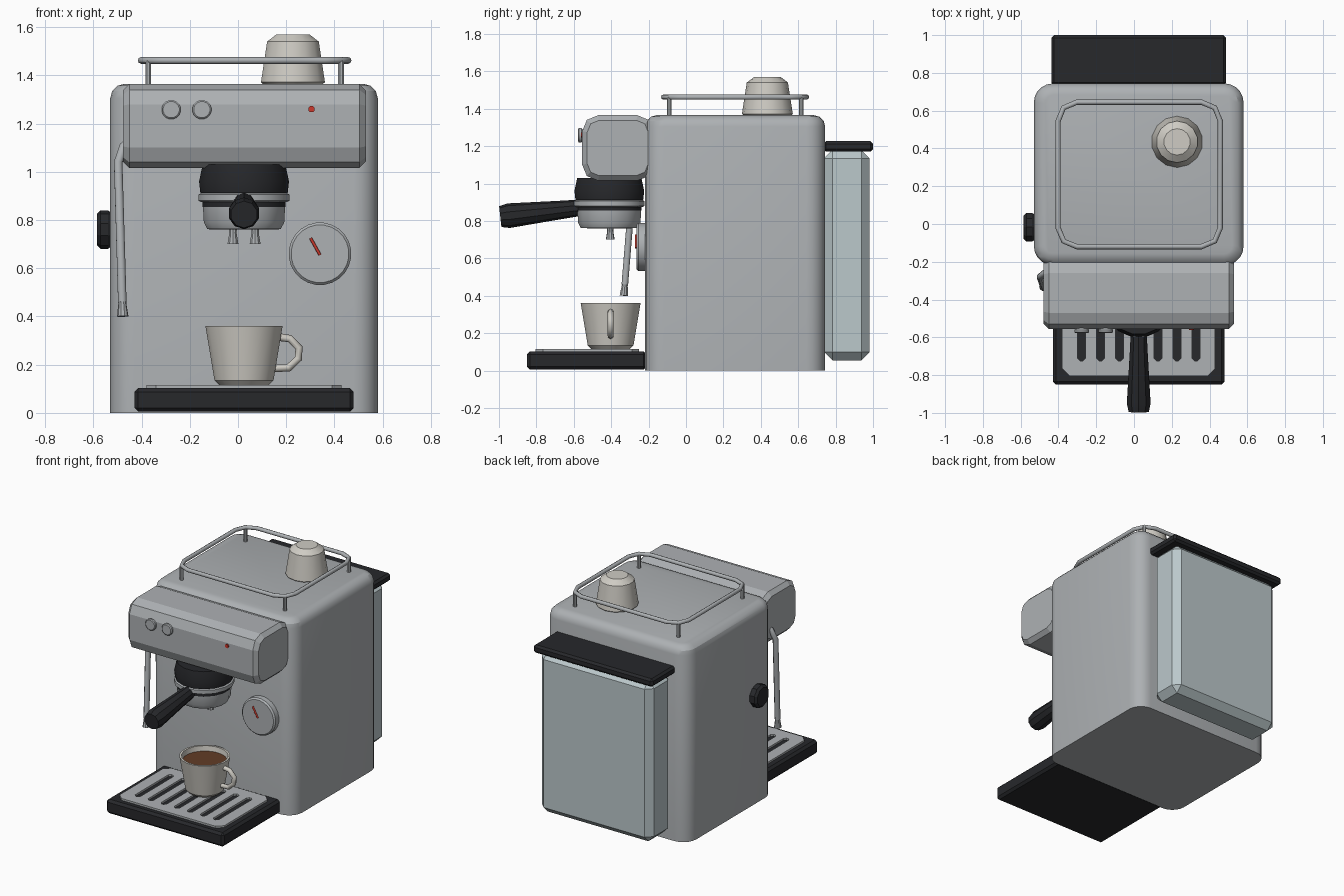
import bpy, bmesh, math
from mathutils import Vector

if "Cube" in bpy.data.objects:
    bpy.data.objects.remove(bpy.data.objects["Cube"])


def mat(name, rgb):
    m = bpy.data.materials.new(name)
    m.diffuse_color = (*rgb, 1)
    m.use_nodes = True
    m.node_tree.nodes["Principled BSDF"].inputs["Base Color"].default_value = m.diffuse_color
    return m


STEEL = mat("steel", (0.42, 0.44, 0.455))
BLACK = mat("black_plastic", (0.02, 0.021, 0.024))
CERAMIC = mat("ceramic", (0.62, 0.6, 0.55))
COFFEE = mat("coffee", (0.12, 0.045, 0.02))
RED = mat("red", (0.6, 0.04, 0.025))
TANK = mat("tank_plastic", (0.5, 0.58, 0.6))
CX = 0.025  # centre line of the machine


def finish(name, bm, m, smooth=30):
    bmesh.ops.recalc_face_normals(bm, faces=bm.faces)
    me = bpy.data.meshes.new(name)
    bm.to_mesh(me)
    bm.free()
    ob = bpy.data.objects.new(name, me)
    bpy.context.collection.objects.link(ob)
    me.materials.append(m)
    if smooth:
        bpy.ops.object.select_all(action='DESELECT')
        ob.select_set(True)
        bpy.context.view_layer.objects.active = ob
        bpy.ops.object.shade_smooth_by_angle(angle=math.radians(smooth))
    return ob


def add_box(bm, lo, hi):
    r = bmesh.ops.create_cube(bm, size=1)
    for v in r['verts']:
        v.co = Vector([(a + b) / 2 + c * (b - a) for a, b, c in zip(lo, hi, v.co)])


def bevel(bm, test, width, seg):
    edges = [e for e in bm.edges if test(e.verts[0].co, e.verts[1].co)]
    bmesh.ops.bevel(bm, geom=edges, offset=width, segments=seg, profile=0.5,
                    affect='EDGES', clamp_overlap=True)


def along(axis):
    return lambda a, b: abs((a - b).normalized()[axis]) > 0.99


def at(axis, *vals):
    return lambda a, b: any(abs(a[axis] - v) < 1e-4 and abs(b[axis] - v) < 1e-4 for v in vals)


def box(name, lo, hi, m, bevels=(), smooth=0):
    bm = bmesh.new()
    add_box(bm, lo, hi)
    for test, width, seg in bevels:
        bevel(bm, test, width, seg)
    return finish(name, bm, m, smooth)


def lathe(name, prof, loc, m, segs=16, axis=(0, 0, 1), smooth=30):
    """Spin (radius, height) points about an axis through loc, capping both ends."""
    bm = bmesh.new()
    q = Vector(axis).to_track_quat('Z', 'Y')
    rings = []
    for r, h in prof:
        ring = []
        for i in range(segs):
            a = 2 * math.pi * (i + 0.5) / segs
            ring.append(bm.verts.new(Vector(loc) + q @ Vector((r * math.cos(a), r * math.sin(a), h))))
        rings.append(ring)
    for a, b in zip(rings, rings[1:]):
        for i in range(segs):
            j = (i + 1) % segs
            bm.faces.new((a[i], a[j], b[j], b[i]))
    bm.faces.new(rings[0])
    bm.faces.new(rings[-1])
    return finish(name, bm, m, smooth)


def tube(name, pts, r, m, closed=False):
    cu = bpy.data.curves.new(name, 'CURVE')
    cu.dimensions = '3D'
    cu.bevel_depth = r
    cu.bevel_resolution = 2
    cu.use_fill_caps = True
    sp = cu.splines.new('POLY')
    sp.points.add(len(pts) - 1)
    for p, c in zip(sp.points, pts):
        p.co = (*c, 1)
    sp.use_cyclic_u = closed
    tmp = bpy.data.objects.new(name + "_path", cu)
    bpy.context.collection.objects.link(tmp)
    me = bpy.data.meshes.new_from_object(tmp.evaluated_get(bpy.context.evaluated_depsgraph_get()))
    bpy.data.objects.remove(tmp)
    bm = bmesh.new()
    bm.from_mesh(me)
    bmesh.ops.remove_doubles(bm, verts=bm.verts, dist=1e-5)
    return finish(name, bm, m, 50)


# housing and overhanging control head
box("body", (-0.53, -0.218, 0), (0.58, 0.744, 1.365), STEEL,
    [(along(2), 0.1, 5), (at(2, 1.365), 0.06, 3)], 30)
box("control_head", (-0.478, -0.555, 1.015), (0.53, -0.175, 1.365), STEEL,
    [(along(0), 0.085, 2), (at(0, -0.478, 0.53), 0.027, 1)])

# drip tray with slotted grate
box("drip_tray", (-0.43, -0.85, 0.005), (0.48, -0.21, 0.103), BLACK,
    [(lambda a, b: True, 0.016, 1)])
grate = box("drip_grate", (-0.38, -0.805, 0.09), (0.43, -0.25, 0.116), STEEL, [(along(2), 0.04, 1)])
bm = bmesh.new()
for i in range(7):
    x = CX + (i - 3) * 0.101
    add_box(bm, (x - 0.021, -0.725, 0.05), (x + 0.021, -0.33, 0.15))
bevel(bm, along(2), 0.014, 1)
cutter = finish("grate_slot_cutter", bm, BLACK, 0)
cutter.hide_render = True
cutter.hide_set(True)
mod = grate.modifiers.new("slots", 'BOOLEAN')
mod.object = cutter
mod.operation = 'DIFFERENCE'
mod.solver = 'EXACT'

# brew group and portafilter
G = (CX, -0.41, 0)
lathe("group_head", [(0.175, 1.03), (0.19, 0.96), (0.185, 0.915), (0.165, 0.89)], G, BLACK)
lathe("portafilter_ring", [(0.18, 0.912), (0.192, 0.906), (0.192, 0.88), (0.18, 0.874)], G, STEEL)
lathe("portafilter_gasket", [(0.175, 0.88), (0.175, 0.855)], G, BLACK)
lathe("portafilter_basket", [(0.174, 0.862), (0.17, 0.79), (0.155, 0.762), (0.1, 0.76)], G, STEEL)
a, b = Vector((CX, -0.55, 0.872)), Vector((CX, -0.993, 0.823))
n = (b - a).length
lathe("portafilter_handle", [(0.043, 0), (0.05, n * 0.3), (0.066, n * 0.9), (0.056, n)],
      a, BLACK, 10, b - a)
for s, side in ((-1, "left"), (1, "right")):
    lathe("spout_" + side, [(0.018, 0.78), (0.016, 0.745), (0.024, 0.70)],
          (CX + s * 0.046, -0.405, 0), STEEL, 10)

# cup of coffee on the tray
C = (CX, -0.403, 0)
lathe("cup", [(0.105, 0.116), (0.124, 0.135), (0.162, 0.36), (0.148, 0.36), (0.125, 0.2), (0.1, 0.15)],
      C, CERAMIC, 20)
lathe("coffee_surface", [(0.14, 0.30), (0.145, 0.325)], C, COFFEE, 20)
tube("cup_handle", [(x, -0.403, z) for x, z in
                    ((0.165, 0.315), (0.215, 0.308), (0.253, 0.27), (0.25, 0.225), (0.21, 0.187), (0.15, 0.185))],
     0.016, CERAMIC)

# pressure gauge with needle
lathe("gauge", [(0.13, 0), (0.13, 0.04), (0.12, 0.05)], (0.34, -0.215, 0.66), STEEL, 24, (0, -1, 0))
tube("gauge_needle", [(0.34, -0.267, 0.655), (0.301, -0.267, 0.725)], 0.006, RED)

# buttons and indicator light
for x, side in ((-0.277, "left"), (-0.15, "right")):
    lathe("button_" + side, [(0.03, 0), (0.04, 0.01), (0.04, 0.022), (0.034, 0.027)],
          (x, -0.55, 1.258), STEEL, 16, (0, -1, 0))
lathe("indicator_light", [(0.014, 0), (0.014, 0.012)], (0.305, -0.55, 1.26), RED, 8, (0, -1, 0))

# steam wand and its knob
p, q = Vector((-0.497, -0.28, 1.04)), Vector((-0.48, -0.327, 0.46))
tube("steam_wand", [(-0.44, -0.25, 1.13), (-0.475, -0.262, 1.105), p, q], 0.019, STEEL)
tip = q - p
lathe("steam_tip", [(0.016, -0.01), (0.017, 0.01), (0.024, 0.06)], q, STEEL, 10, tip)
lathe("steam_knob", [(0.07, 0), (0.08, 0.015), (0.08, 0.045), (0.065, 0.06)],
      (-0.525, -0.017, 0.76), BLACK, 10, (-1, 0, 0), 0)

# cup rail on posts
X0, X1, Y0, Y1, R = -0.402, 0.457, -0.12, 0.645, 0.1
rail = []
for k, (x, y) in enumerate(((X1 - R, Y1 - R), (X0 + R, Y1 - R), (X0 + R, Y0 + R), (X1 - R, Y0 + R))):
    for t in (0, 1, 2):
        ang = math.pi / 2 * (k + t / 2)
        rail.append((x + R * math.cos(ang), y + R * math.sin(ang), 1.462))
    mx, my, mz = rail[-2]
    lathe("rail_post_%d" % (k + 1), [(0.013, 1.35), (0.013, 1.462)], (mx, my, 0), STEEL, 8)
tube("cup_rail", rail, 0.014, STEEL, True)

# spare cup turned upside down on top
lathe("spare_cup", [(0.125, 1.362), (0.136, 1.372), (0.11, 1.54), (0.07, 1.57)],
      (0.228, 0.435, 0), CERAMIC, 14)

# rear water tank and lid
box("water_tank", (-0.41, 0.738, 0.055), (0.46, 0.982, 1.18), TANK,
    [(lambda a, b: True, 0.045, 1)])
box("tank_lid", (-0.437, 0.735, 1.17), (0.487, 1.0, 1.226), BLACK,
    [(lambda a, b: True, 0.014, 1)])
